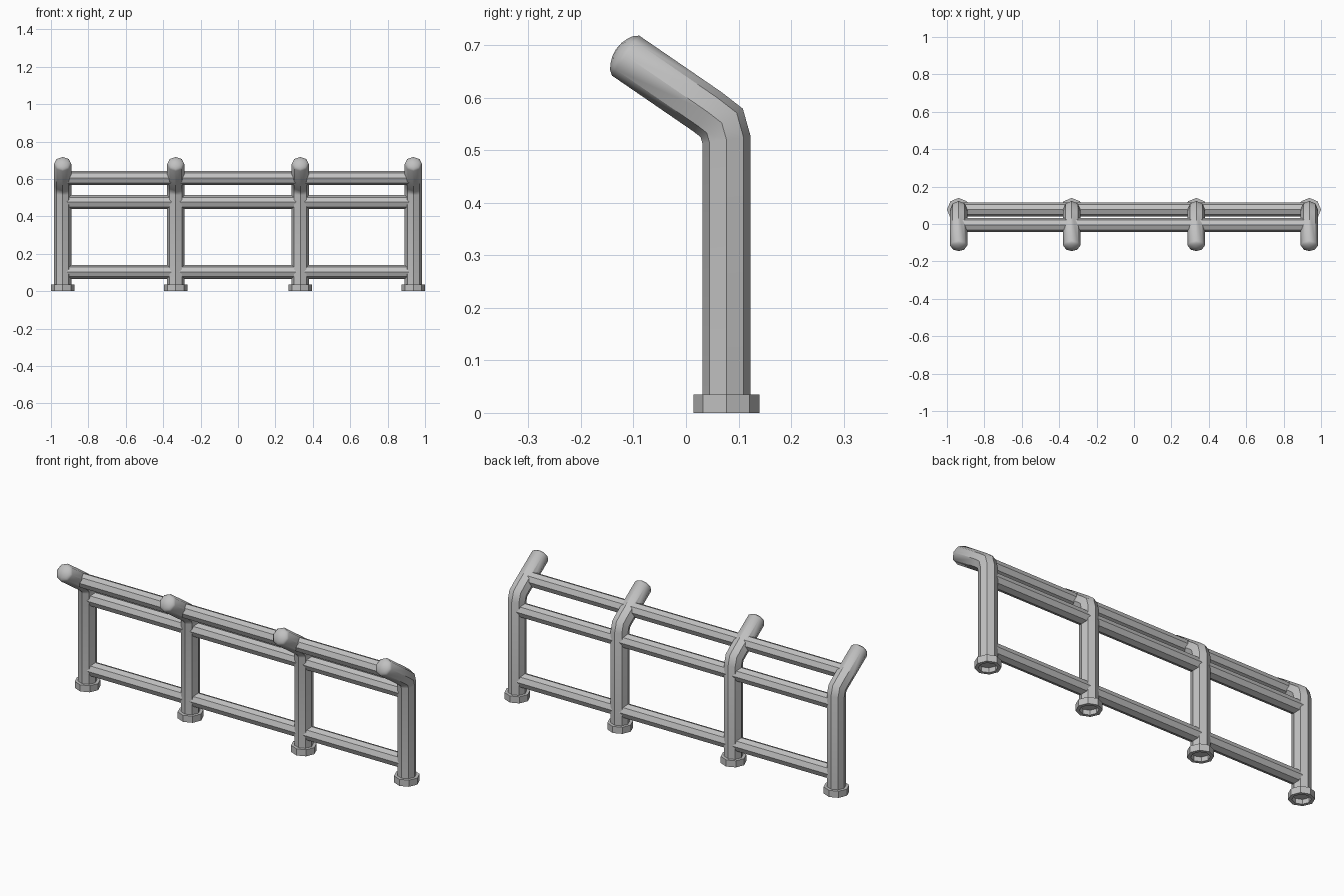
import bpy, bmesh, math
from mathutils import Vector

SIDES = 8
POST_X = (-0.9375, -0.333, 0.333, 0.9375)
POST_Y = 0.077
POST_R = 0.046
RAIL_R = 0.0375

old = bpy.data.objects.get("Cube")
if old:
    bpy.data.objects.remove(old, do_unlink=True)

metal = bpy.data.materials.new("grey_metal")
metal.use_nodes = True
colour = (0.53, 0.53, 0.53, 1)
metal.diffuse_color = colour
metal.node_tree.nodes["Principled BSDF"].inputs["Base Color"].default_value = colour


def finish(name, bm):
    bmesh.ops.recalc_face_normals(bm, faces=bm.faces)
    mesh = bpy.data.meshes.new(name)
    bm.to_mesh(mesh)
    bm.free()
    mesh.materials.append(metal)
    obj = bpy.data.objects.new(name, mesh)
    bpy.context.collection.objects.link(obj)
    bpy.ops.object.select_all(action='DESELECT')
    obj.select_set(True)
    bpy.context.view_layer.objects.active = obj
    bpy.ops.object.shade_smooth_by_angle(angle=math.radians(38))
    return obj


def ring(bm, centre, u, v):
    """Octagonal ring with corners on the u and v axes."""
    steps = [2 * math.pi * i / SIDES for i in range(SIDES)]
    return [bm.verts.new(centre + u * math.cos(a) + v * math.sin(a)) for a in steps]


def bridge(bm, a, b):
    for i in range(SIDES):
        j = (i + 1) % SIDES
        bm.faces.new((a[i], a[j], b[j], b[i]))


def make_post(name, x):
    path = [Vector((x, y, z)) for y, z in
            ((POST_Y, 0.025), (POST_Y, 0.52), (0.068, 0.552), (0.041, 0.573), (-0.115, 0.68))]
    side = Vector((1, 0, 0))
    bm = bmesh.new()
    rings = []
    # Mitred sections along the bent tube
    for i, p in enumerate(path):
        into = (p - path[max(i - 1, 0)]).normalized() if i else Vector((0, 0, 1))
        out = (path[i + 1] - p).normalized() if i < len(path) - 1 else into
        tangent = (into + out).normalized()
        across = side.cross(tangent) * (POST_R / tangent.dot(into))
        rings.append(ring(bm, p, side * POST_R, across))
    # Shallow domed end
    axis = (path[-1] - path[-2]).normalized()
    up = side.cross(axis)
    for r, h in ((0.039, 0.009), (0.029, 0.015), (0.016, 0.02)):
        rings.append(ring(bm, path[-1] + axis * h, side * r, up * r))
    for a, b in zip(rings, rings[1:]):
        bridge(bm, a, b)
    tip = bm.verts.new(path[-1] + axis * 0.022)
    last = rings[-1]
    for i in range(SIDES):
        bm.faces.new((last[i], last[(i + 1) % SIDES], tip))
    bm.faces.new(rings[0])
    return finish(name, bm)


def make_flange(name, x):
    # Ring around the foot, open underneath
    bm = bmesh.new()
    loops = [ring(bm, Vector((x, POST_Y, z)), Vector((r, 0, 0)), Vector((0, r, 0)))
             for r, z in ((0.0625, 0), (0.0625, 0.035), (0.045, 0.035), (0.045, 0))]
    for i in range(4):
        bridge(bm, loops[i], loops[(i + 1) % 4])
    return finish(name, bm)


def make_rail(name, y, z):
    bm = bmesh.new()
    ends = [ring(bm, Vector((x, y, z)), Vector((0, RAIL_R, 0)), Vector((0, 0, RAIL_R)))
            for x in (POST_X[0], POST_X[-1])]
    bridge(bm, *ends)
    for end in ends:
        bm.faces.new(end)
    return finish(name, bm)


for label, x in zip(("right_end", "right_middle", "left_middle", "left_end"), POST_X):
    make_post(label + "_post", x)
    make_flange(label + "_flange", x)

make_rail("lower_rail", POST_Y, 0.104)
make_rail("middle_rail", POST_Y, 0.476)
make_rail("top_rail", -0.006, 0.606)
